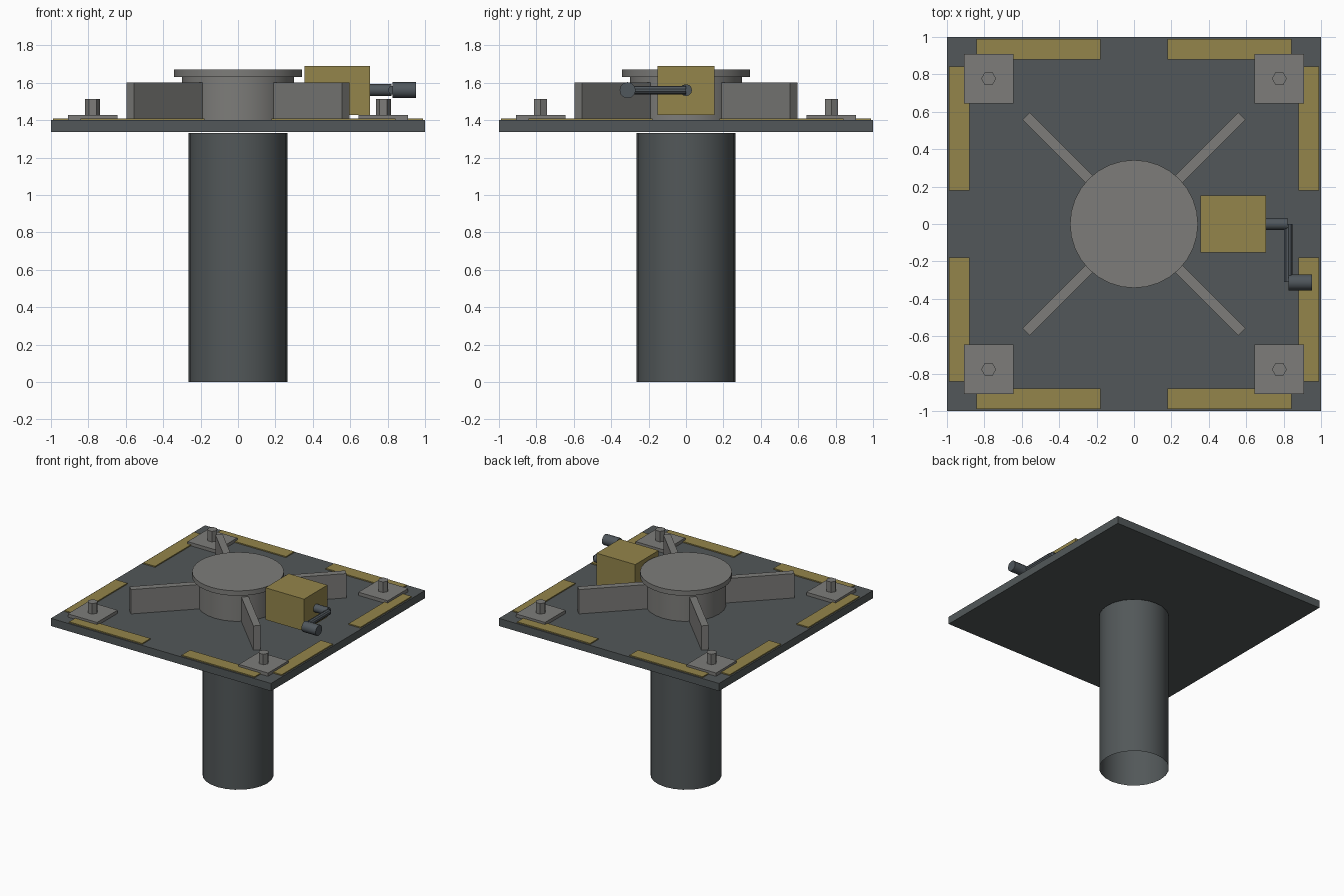
import bpy, math
from mathutils import Vector

if "Cube" in bpy.data.objects:
    bpy.data.objects.remove(bpy.data.objects["Cube"])


def material(name, rgb):
    m = bpy.data.materials.new(name)
    m.diffuse_color = (*rgb, 1)
    m.use_nodes = True
    m.node_tree.nodes["Principled BSDF"].inputs["Base Color"].default_value = m.diffuse_color
    return m


DARK = material("dark_steel", (0.085, 0.097, 0.100))
GREY = material("grey_metal", (0.205, 0.203, 0.193))
GOLD = material("dull_yellow", (0.295, 0.235, 0.070))
CRANK = material("blue_steel", (0.080, 0.095, 0.108))


def box(name, lo, hi, mat):
    lo, hi = Vector(lo), Vector(hi)
    bpy.ops.mesh.primitive_cube_add(size=1, location=(lo + hi) / 2)
    o = bpy.context.object
    o.name = name
    o.scale = hi - lo
    o.data.materials.append(mat)
    return o


def rod(name, a, b, r, sides, mat, smooth=True, fill='NGON'):
    a, b = Vector(a), Vector(b)
    bpy.ops.mesh.primitive_cylinder_add(vertices=sides, radius=r, depth=(b - a).length,
                                        end_fill_type=fill, location=(a + b) / 2)
    o = bpy.context.object
    o.name = name
    o.rotation_euler = (b - a).to_track_quat('Z', 'Y').to_euler()
    o.data.materials.append(mat)
    if smooth:
        bpy.ops.object.shade_smooth_by_angle(angle=math.radians(35))
    return o


# Open tube column and square deck
rod("column", (0, 0, 0), (0, 0, 1.33), 0.265, 24, DARK, fill='NOTHING')
box("deck_plate", (-1, -1, 1.337), (1, 1, 1.40), DARK)

# Central hub with its cap
rod("hub", (0, 0, 1.40), (0, 0, 1.63), 0.30, 24, GREY)
rod("hub_cap", (0, 0, 1.63), (0, 0, 1.67), 0.342, 32, GREY)

# Diagonal stiffening fins
for i in range(4):
    a = math.radians(45 + 90 * i)
    fin = box("fin", (0.28, -0.0275, 1.40), (0.815, 0.0275, 1.60), GREY)
    fin.location = (0.5475 * math.cos(a), 0.5475 * math.sin(a), 1.50)
    fin.rotation_euler.z = a

# Corner pads with hexagonal bolts
for sx in (-1, 1):
    for sy in (-1, 1):
        x, y = 0.777 * sx, 0.777 * sy
        box("corner_pad", (x - 0.133, y - 0.133, 1.40), (x + 0.133, y + 0.133, 1.427), GREY)
        bolt = rod("bolt", (x, y, 1.427), (x, y, 1.513), 0.04, 6, GREY, smooth=False)
        bolt.rotation_euler.z = math.pi / 6

# Painted edge stripes, two on each side
for s in (-1, 1):
    for t in (-1, 1):
        a, b = sorted((0.18 * t, 0.843 * t))
        c, d = sorted((0.88 * s, 0.988 * s))
        box("edge_stripe_x", (a, c, 1.40), (b, d, 1.409), GOLD)
        box("edge_stripe_y", (c, a, 1.40), (d, b, 1.409), GOLD)

# Gearbox with hand crank
box("gearbox", (0.355, -0.152, 1.428), (0.707, 0.152, 1.69), GOLD)
rod("crank_shaft", (0.70, 0, 1.56), (0.822, 0, 1.56), 0.032, 12, CRANK)
rod("crank_arm", (0.825, 0, 1.56), (0.825, -0.31, 1.56), 0.023, 10, CRANK)
rod("crank_handle", (0.825, -0.312, 1.56), (0.953, -0.312, 1.56), 0.043, 12, CRANK)
